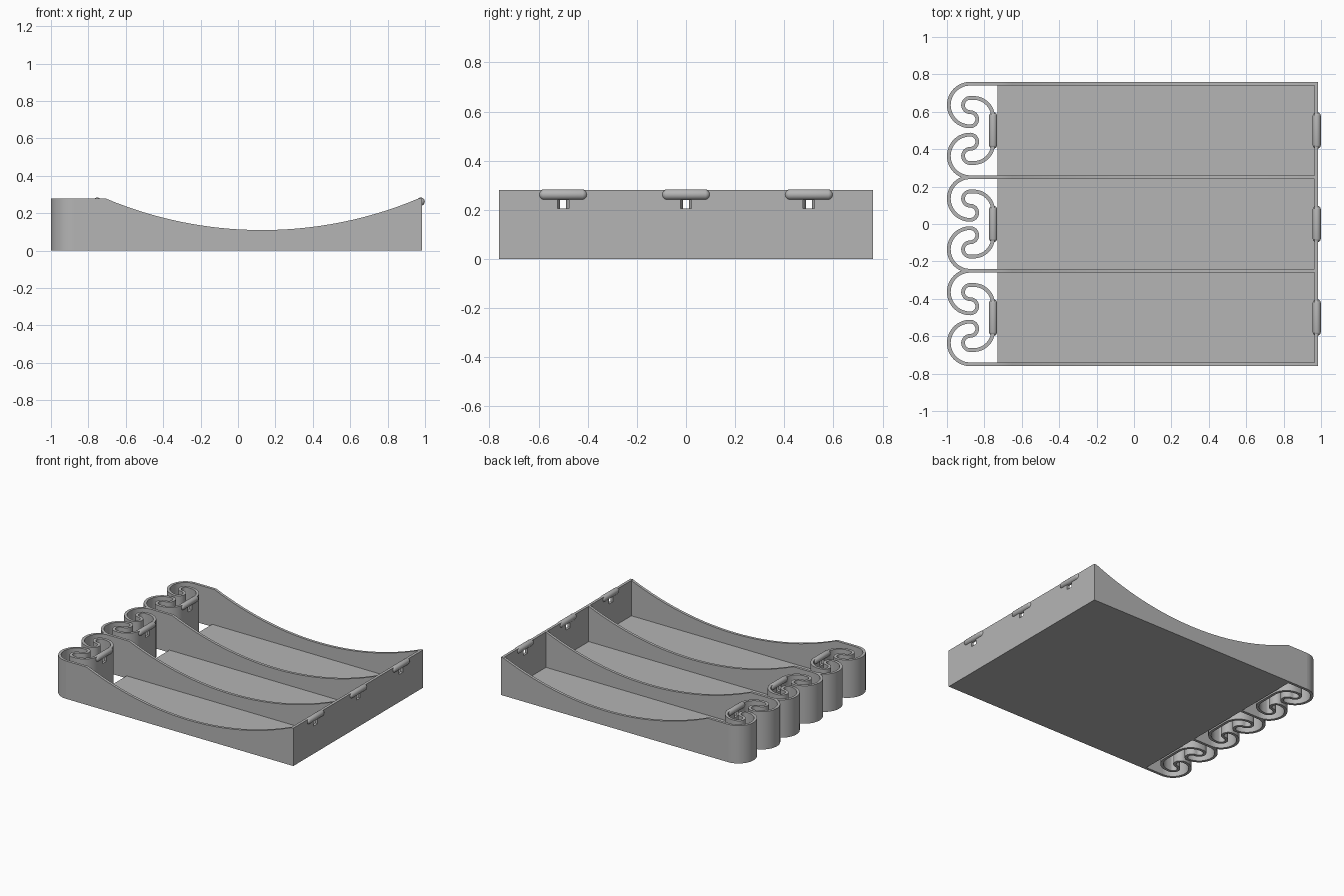
import bpy, bmesh, math
from mathutils import Matrix, Vector

HEIGHT = 0.28          # overall wall height
HALF = 0.01            # half thickness of every wall
CELLS = (-0.5, 0, 0.5)  # centre line of each bay

cube = bpy.data.objects.get("Cube")
if cube:
    bpy.data.objects.remove(cube)

grey = bpy.data.materials.new("plain grey")
grey.use_nodes = True
colour = (0.46, 0.46, 0.46, 1)
grey.diffuse_color = colour
grey.node_tree.nodes["Principled BSDF"].inputs["Base Color"].default_value = colour


def finish(name, bm):
    bmesh.ops.recalc_face_normals(bm, faces=bm.faces)
    mesh = bpy.data.meshes.new(name)
    bm.to_mesh(mesh)
    bm.free()
    mesh.materials.append(grey)
    obj = bpy.data.objects.new(name, mesh)
    bpy.context.collection.objects.link(obj)
    return obj


def box(name, low, high):
    low, high = Vector(low), Vector(high)
    bm = bmesh.new()
    bmesh.ops.create_cube(bm, size=1)
    bmesh.ops.scale(bm, vec=high - low, verts=bm.verts)
    bmesh.ops.translate(bm, vec=(low + high) / 2, verts=bm.verts)
    return finish(name, bm)


def smooth(obj):
    bpy.ops.object.select_all(action='DESELECT')
    obj.select_set(True)
    bpy.context.view_layer.objects.active = obj
    bpy.ops.object.shade_smooth_by_angle(angle=math.radians(35))


def arc(cx, cy, r, start, end, steps=16):
    angles = [math.radians(start + (end - start) * i / steps) for i in range(steps + 1)]
    return [Vector((cx + r * math.cos(a), cy + r * math.sin(a))) for a in angles]


def scooped_wall(name, y):
    """Lengthwise wall whose top edge dips in a shallow circular arc."""
    start, end, low = -0.71, 0.968, 0.11
    half, drop = (end - start) / 2, HEIGHT - low
    radius = (half ** 2 + drop ** 2) / (2 * drop)
    sweep = math.degrees(math.asin(half / radius))
    top = arc((start + end) / 2, low + radius, radius, 270 - sweep, 270 + sweep, 28)
    outline = [(-0.876, 0), (-0.876, HEIGHT), *top, (end, 0)]
    bm = bmesh.new()
    face = bm.faces.new([bm.verts.new((x, y - HALF, z)) for x, z in outline])
    side = bmesh.ops.extrude_face_region(bm, geom=[face])
    verts = [v for v in side["geom"] if isinstance(v, bmesh.types.BMVert)]
    bmesh.ops.translate(bm, vec=(0, 2 * HALF, 0), verts=verts)
    smooth(finish(name, bm))


def scroll_spring(name, y):
    """Mirrored pair of scrolls joined by a straight strip."""
    x, big, small, mid = -0.876, 0.114, 0.038, 0.136
    path = arc(x, mid, big, 90, 270, 24)
    path += arc(x, mid - big + small, small, -90, 90)[1:]
    path += arc(x, mid, small, 270, 90)[1:]
    path += arc(-0.858, mid + small - 0.105, 0.105, 90, 0)
    path += [Vector((p.x, -p.y)) for p in reversed(path)]
    bm = bmesh.new()
    rings = []
    for i, p in enumerate(path):
        t = (path[min(i + 1, len(path) - 1)] - path[max(i - 1, 0)]).normalized()
        n = Vector((-t.y, t.x)) * HALF
        rings.append([bm.verts.new((q.x, q.y + y, z))
                      for q, z in ((p + n, 0), (p - n, 0), (p - n, HEIGHT), (p + n, HEIGHT))])
    for a, b in zip(rings, rings[1:]):
        for k in range(4):
            j = (k + 1) % 4
            bm.faces.new((a[k], a[j], b[j], b[k]))
    bm.faces.new(rings[0])
    bm.faces.new(rings[-1])
    return finish(name, bm)


def peg(name, x, y):
    """Rounded bar lying along y."""
    r, straight = 0.022, 0.076
    bm = bmesh.new()
    bmesh.ops.create_uvsphere(bm, u_segments=20, v_segments=11, radius=r,
                              matrix=Matrix.Rotation(math.pi / 2, 4, 'X'))
    for v in bm.verts:
        v.co.y += math.copysign(straight, v.co.y)
    bmesh.ops.translate(bm, vec=(x, y, 0.262), verts=bm.verts)
    smooth(finish(name, bm))


def cut_slot(obj, x, y):
    """Small through slot just under a peg."""
    cutter = box("slot_cutter", (x - 0.03, y - 0.023, 0.205), (x + 0.03, y + 0.023, 0.255))
    cutter.hide_render = True
    mod = obj.modifiers.new("slot", 'BOOLEAN')
    mod.operation, mod.solver, mod.object = 'DIFFERENCE', 'EXACT', cutter
    bpy.ops.object.select_all(action='DESELECT')
    bpy.context.view_layer.objects.active = obj
    bpy.ops.object.modifier_apply(modifier=mod.name)
    bpy.data.objects.remove(cutter)


# Tray floor and end wall
box("floor", (-0.73, -0.76, 0), (0.985, 0.76, 0.018))
end_wall = box("end_wall", (0.965, -0.76, 0), (0.985, 0.76, HEIGHT))

# Outer walls and dividers
for label, y in (("front_wall", -0.75), ("front_divider", -0.25),
                 ("back_divider", 0.25), ("back_wall", 0.75)):
    scooped_wall(label, y)

# One spring, two pegs and two slots per bay
for number, y in enumerate(CELLS, 1):
    spring = scroll_spring(f"spring_{number}", y)
    cut_slot(spring, -0.753, y)
    smooth(spring)
    cut_slot(end_wall, 0.975, y)
    peg(f"spring_peg_{number}", -0.753, y)
    peg(f"end_peg_{number}", 0.977, y)
